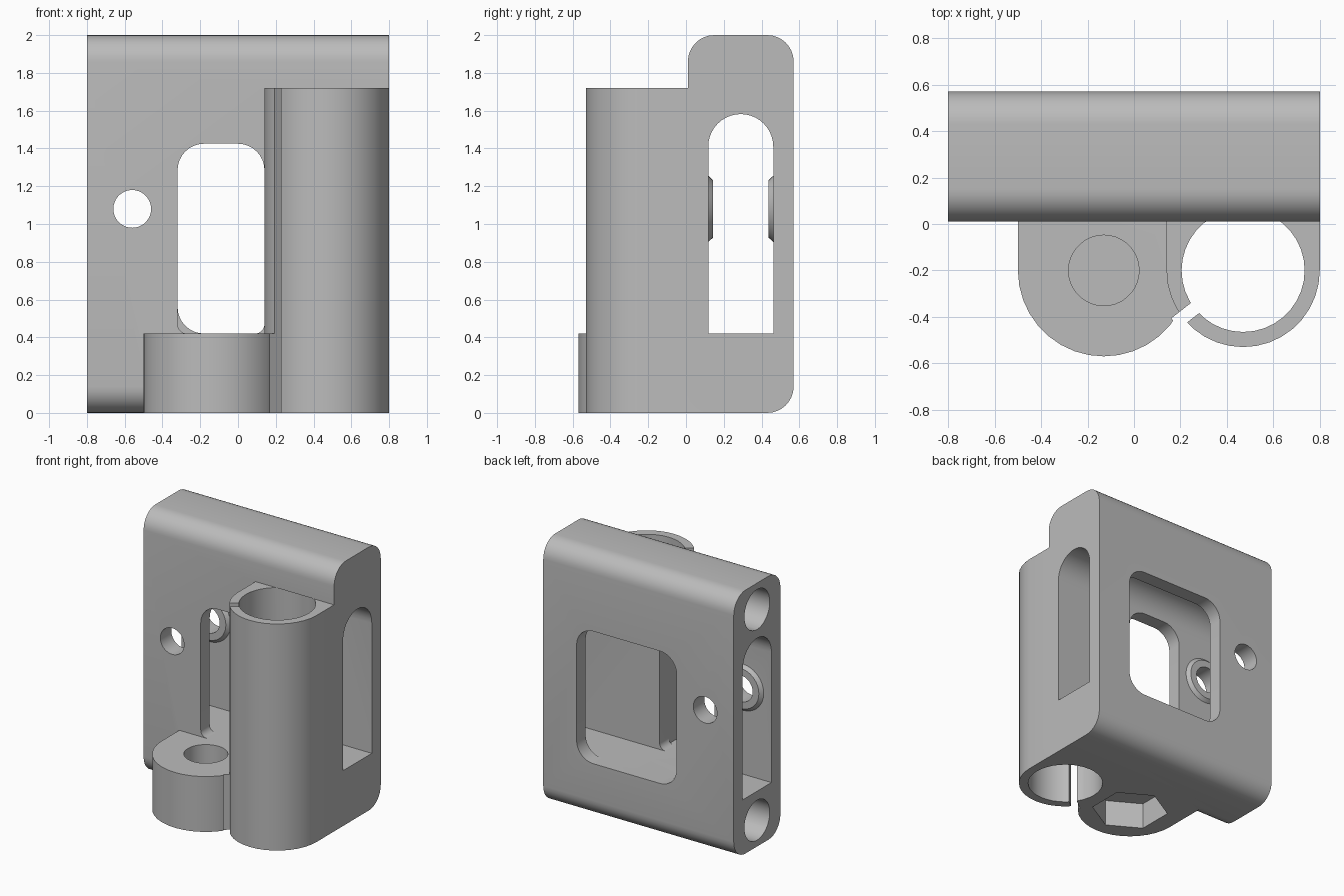
import bpy, bmesh
from math import cos, sin, pi, radians

cube = bpy.data.objects.get("Cube")
if cube:
    bpy.data.objects.remove(cube, do_unlink=True)

grey = bpy.data.materials.new("plain_grey")
grey.use_nodes = True
colour = (0.5, 0.5, 0.5, 1)
grey.diffuse_color = colour
grey.node_tree.nodes["Principled BSDF"].inputs["Base Color"].default_value = colour


def arc(cx, cy, r, start, end, n):
    return [(cx + r * cos(radians(start + (end - start) * i / n)),
             cy + r * sin(radians(start + (end - start) * i / n))) for i in range(n + 1)]


def circle(cx, cy, r, n=36, start=0):
    return arc(cx, cy, r, start, start + 360, n)[:-1]


def rounded(x0, x1, y0, y1, bottom, top, n=8):
    """Rectangle with one radius for the bottom corners and one for the top."""
    return (arc(x0 + bottom, y0 + bottom, bottom, 180, 270, n)
            + arc(x1 - bottom, y0 + bottom, bottom, 270, 360, n)
            + arc(x1 - top, y1 - top, top, 0, 90, n)
            + arc(x0 + top, y1 - top, top, 90, 180, n))


def loft(name, axis, a, b, lo, hi):
    """Solid between outline a at lo and outline b at hi along an axis."""
    place = {"x": lambda p, h: (h, p[0], p[1]),
             "y": lambda p, h: (p[0], h, p[1]),
             "z": lambda p, h: (p[0], p[1], h)}[axis]
    bm = bmesh.new()
    va = [bm.verts.new(place(p, lo)) for p in a]
    vb = [bm.verts.new(place(p, hi)) for p in b]
    bm.faces.new(va)
    bm.faces.new(vb)
    for i in range(len(va)):
        j = (i + 1) % len(va)
        bm.faces.new((va[i], va[j], vb[j], vb[i]))
    bmesh.ops.recalc_face_normals(bm, faces=bm.faces)
    mesh = bpy.data.meshes.new(name)
    bm.to_mesh(mesh)
    bm.free()
    mesh.materials.append(grey)
    ob = bpy.data.objects.new(name, mesh)
    bpy.context.collection.objects.link(ob)
    return ob


def prism(name, axis, outline, lo, hi):
    return loft(name, axis, outline, outline, lo, hi)


def combine(body, other, operation):
    """Boolean the other solid into the body, then drop it."""
    mod = body.modifiers.new("combine", "BOOLEAN")
    mod.operation, mod.solver, mod.object = operation, "EXACT", other
    graph = bpy.context.evaluated_depsgraph_get()
    mesh = bpy.data.meshes.new_from_object(body.evaluated_get(graph))
    body.modifiers.clear()
    body.data = mesh
    bpy.data.objects.remove(other, do_unlink=True)


def add(*args):
    combine(body, prism(*args), "UNION")


def cut(*args):
    combine(body, prism(*args), "DIFFERENCE")


# Main block with rounded long edges
body = prism("bracket_body", "x", rounded(0.01, 0.57, 0, 2, 0.14, 0.14), -0.8, 0.8)

# Nut lug and vertical tube, both blended straight back into the block
add("nut_lug", "z", arc(-0.13, -0.2, 0.37, 180, 360, 18) + [(0.24, 0.2), (-0.5, 0.2)], 0, 0.42)
add("tube", "z", arc(0.47, -0.2, 0.33, 180, 360, 18) + [(0.8, 0.2), (0.14, 0.2)], 0, 1.72)

# Tube bore and its angled slit
cut("bore", "z", circle(0.47, -0.2, 0.265), -0.1, 1.72)
ang = radians(218)
d, n = (cos(ang), sin(ang)), (-sin(ang), cos(ang))
slit = [(0.47 + d[0] * u + n[0] * v, -0.2 + d[1] * u + n[1] * v)
        for u, v in ((0.2, -0.028), (0.37, -0.028), (0.37, 0.028), (0.2, 0.028))]
cut("slit", "z", slit, -0.1, 1.8)

# Lug screw hole and hexagonal nut pocket, with a thin web between
cut("lug_hole", "z", circle(-0.13, -0.2, 0.152), 0.22, 0.6)
cut("nut_pocket", "z", circle(-0.13, -0.2, 0.27, 6, 30), -0.1, 0.2)

# Arched slot along the whole block
cut("slot", "x", arc(0.29, 1.41, 0.172, 0, 180, 20) + [(0.118, 0.42), (0.462, 0.42)], -1, 1)

# Front and back windows
cut("front_window", "y", rounded(-0.32, 0.14, 0.42, 1.425, 0.05, 0.14), -0.05, 0.3)
cut("back_window", "y", rounded(-0.32, 0.52, 0.42, 1.425, 0.14, 0.14), 0.3, 0.7)

# Blind rod holes in the right end
for z in (0.2, 1.8):
    cut("rod_hole", "x", circle(0.29, z, 0.152), -1, 0.6)

# Tapered bosses inside the slot, then the cross hole through them
wide, narrow = circle(-0.56, 1.08, 0.18), circle(-0.56, 1.08, 0.152)
combine(body, loft("boss", "y", wide, narrow, 0.113, 0.143), "UNION")
combine(body, loft("boss", "y", narrow, wide, 0.437, 0.467), "UNION")
cut("cross_hole", "y", circle(-0.56, 1.08, 0.1), -0.2, 0.8)

# Smooth curved walls, keep edges crisp
bpy.ops.object.select_all(action="DESELECT")
body.select_set(True)
bpy.context.view_layer.objects.active = body
bpy.ops.object.shade_smooth_by_angle(angle=radians(25))
